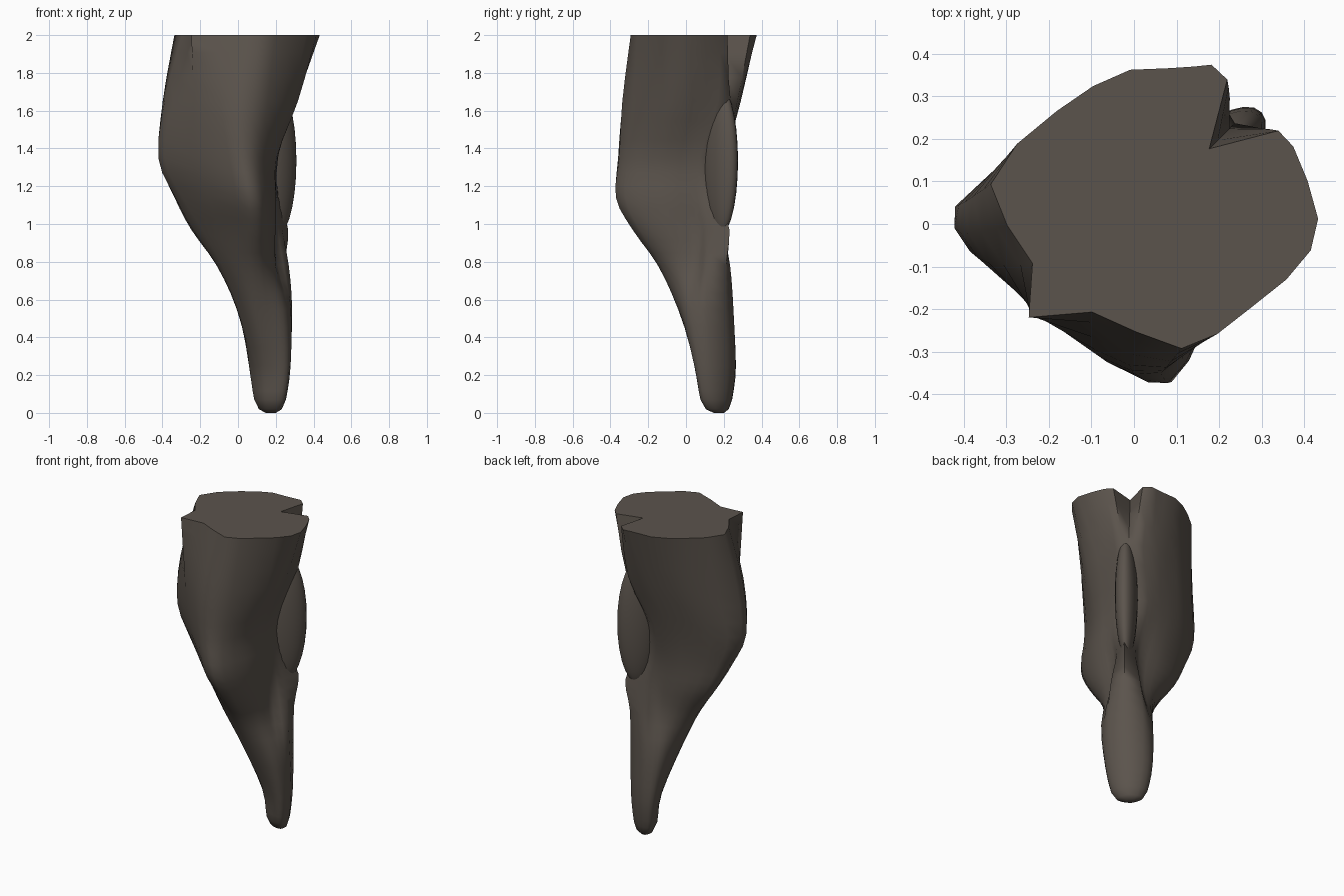
import bpy, bmesh, math

if "Cube" in bpy.data.objects:
    bpy.data.objects.remove(bpy.data.objects["Cube"])

R2 = math.sqrt(0.5)

rock = bpy.data.materials.new("dark brown rock")
rock.diffuse_color = (0.105, 0.088, 0.073, 1)
rock.use_nodes = True
rock.node_tree.nodes["Principled BSDF"].inputs["Base Color"].default_value = rock.diffuse_color

# Half cross-sections in a diagonal frame: u points back-right, v across it.
# Each is (z, u,v pairs from the front fold round to the back seam).
UPPER = [
    (2.00, -.33, 0, -.225, .09, -.15, .295, .06, .325, .25, .30, .36, .19, .395, .085, .25, 0),
    (1.65, -.31, 0, -.29, .16, -.215, .305, .02, .30, .19, .23, .28, .13, .345, .04, .335, 0),
    (1.35, -.29, 0, -.29, .22, -.235, .31, -.08, .285, .07, .21, .17, .125, .22, .075, .24, 0),
    (1.14, -.24, 0, -.24, .20, -.20, .30, -.06, .265, .07, .19, .16, .10, .215, .06, .28, 0),
]
LOWER = [
    (0.97, -.17, 0, -.165, .13, -.13, .245, -.01, .225, .10, .155, .18, .07, .25, .055, .35, 0),
    (0.78, -.09, 0, -.085, .06, -.04, .145, .05, .155, .13, .125, .19, .08, .27, .085, .325, 0),
    (0.55, .02, 0, .02, .04, .055, .09, .11, .13, .16, .15, .21, .14, .28, .10, .32, 0),
    (0.25, .14, 0, .145, .03, .16, .07, .18, .105, .205, .13, .24, .135, .295, .085, .32, 0),
]


def spline(a, b, c, d, t):
    return tuple(.5 * (2 * q + (r - p) * t + (2 * p - 5 * q + 4 * r - s) * t * t
                 + (3 * q - p - 3 * r + s) * t ** 3) for p, q, r, s in zip(a, b, c, d))


def ring(section):
    """Round off the flank, mirror it and return a closed x, y, z loop."""
    z, c = section[0], section[1:]
    pts = list(zip(c[::2], c[1::2]))
    half = []
    for i, p in enumerate(pts):
        half.append(p)
        if 1 <= i <= 5:
            half.append(spline(*pts[i - 1:i + 3], .5))
    full = half + [(u, -v) for u, v in half[-2:0:-1]]
    shift = .025 if .4 < z < 1.2 else .01 if z < .4 else 0
    out = []
    for u, v in full:
        if z > 1.2:                       # slight twist of the upper part
            lean = max(0, min(1, (abs(v) - .15) / .08)) * .15 * max(u, 0)
            skew = .1 * v * max(0, min(1, -u * 5))
            u, v = u + skew, v + lean + .06 * min(u, 0)
        v += shift
        out.append(((u + v) * R2, (u - v) * R2, z))
    return out


def shrink(loop, s, z):
    """Scaled copy of a loop about the tip of the spike."""
    return [(.175 + (x - .175) * s, .18 + (y - .18) * s, z) for x, y, _ in loop]


# Tapered body: loft through the sections down to a blunt tip
keys = [ring(s) for s in UPPER + LOWER]
last = keys[-1]
keys += [shrink(last, .76, .07), shrink(last, .55, .02), shrink(last, .25, 0)]
loops = []
STEPS = 3
for i in range(len(keys) - 1):
    a, b, c, d = keys[max(i - 1, 0)], keys[i], keys[i + 1], keys[min(i + 2, len(keys) - 1)]
    steps = STEPS if i < len(keys) - 3 else 1
    for k in range(steps):
        loops.append([spline(*p, k / steps) for p in zip(a, b, c, d)])
loops.append(keys[-1])

bm = bmesh.new()
rows = [[bm.verts.new((x, y, max(0, min(2, z)))) for x, y, z in lp] for lp in loops]
n = len(rows[0])
for r0, r1 in zip(rows, rows[1:]):
    for j in range(n):
        bm.faces.new((r0[j], r0[(j + 1) % n], r1[(j + 1) % n], r1[j]))
bm.faces.new(rows[0])
bm.faces.new(rows[-1])
bmesh.ops.recalc_face_normals(bm, faces=bm.faces)
mesh = bpy.data.meshes.new("tapered_rock_body")
bm.to_mesh(mesh)
bm.free()
body = bpy.data.objects.new("tapered_rock_body", mesh)
bpy.context.collection.objects.link(body)

# Thin core showing through the split at the back right
bpy.ops.mesh.primitive_uv_sphere_add(segments=20, ring_count=14, radius=1,
                                     location=(.211, .182, 1.335),
                                     rotation=(0, 0, math.radians(42)))
core = bpy.context.object
core.name = "inner_core"
core.scale = (.12, .065, .39)

for ob in (body, core):
    ob.data.materials.append(rock)
    bpy.ops.object.select_all(action='DESELECT')
    ob.select_set(True)
    bpy.context.view_layer.objects.active = ob
    bpy.ops.object.shade_smooth_by_angle(angle=math.radians(65))
